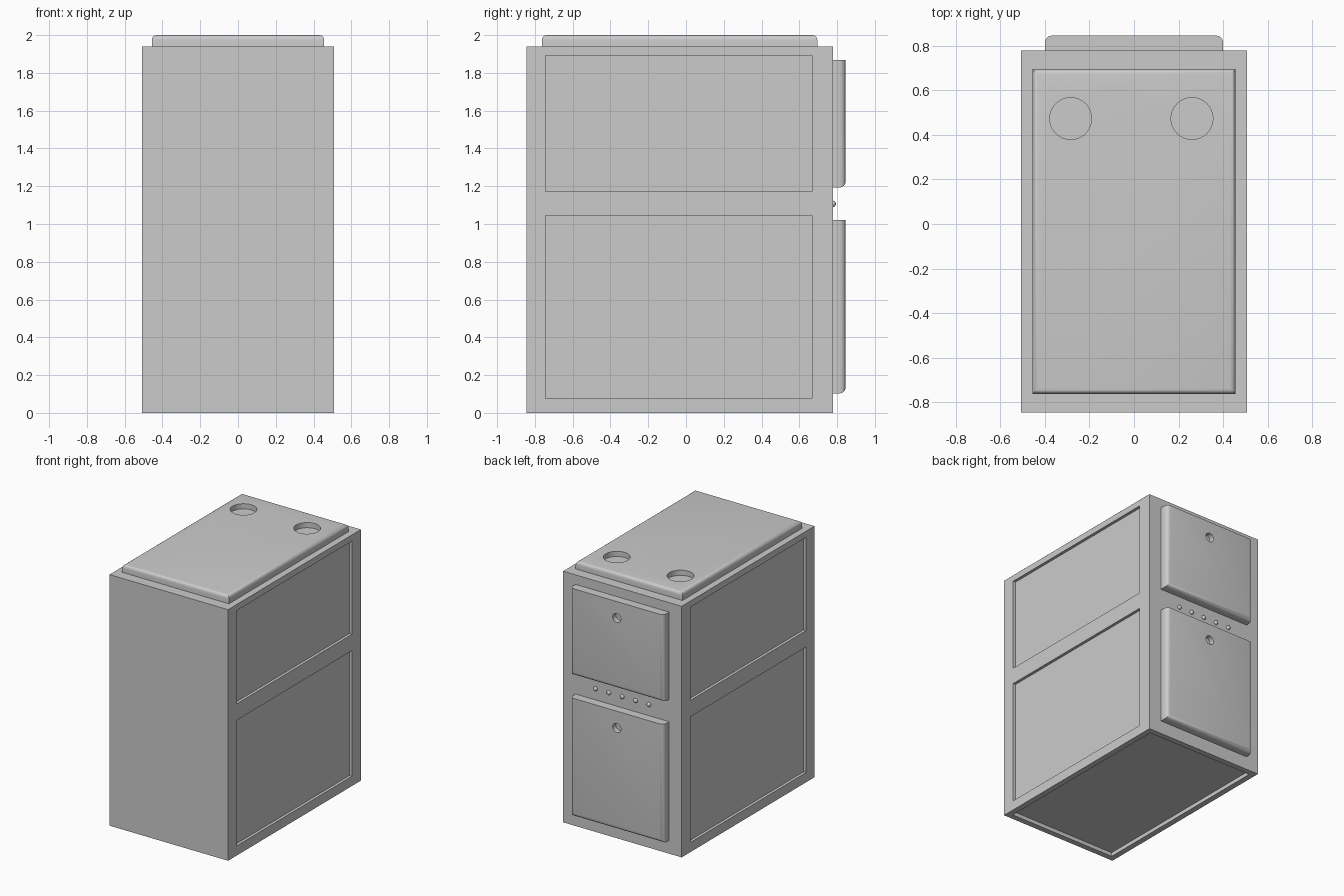
import bpy, bmesh
from math import pi

if "Cube" in bpy.data.objects:
    bpy.data.objects.remove(bpy.data.objects["Cube"])

def box(name, x, y, z, bevel=0.0, pick=None):
    """Box from (min, max) ranges; edges chosen by pick are rounded."""
    bm = bmesh.new()
    bmesh.ops.create_cube(bm, size=1)
    for v in bm.verts:
        v.co = [r[0] + (c + 0.5) * (r[1] - r[0]) for c, r in zip(v.co, (x, y, z))]
    if bevel:
        edges = [e for e in bm.edges if pick(*e.verts)]
        bmesh.ops.bevel(bm, geom=edges, offset=bevel, segments=4, profile=0.5,
                        affect='EDGES')
    me = bpy.data.meshes.new(name)
    bm.to_mesh(me)
    bm.free()
    ob = bpy.data.objects.new(name, me)
    bpy.context.collection.objects.link(ob)
    return ob

def cylinder(name, loc, r, depth, rot=(0, 0, 0)):
    bpy.ops.mesh.primitive_cylinder_add(vertices=32, radius=r, depth=depth,
                                        location=loc, rotation=rot)
    bpy.context.object.name = name
    return bpy.context.object

def activate(ob):
    bpy.ops.object.select_all(action='DESELECT')
    ob.select_set(True)
    bpy.context.view_layer.objects.active = ob

def cut(ob, cutters):
    """Subtract the cutters, then remove them."""
    for c in cutters:
        c.hide_render = True
        m = ob.modifiers.new("cut", 'BOOLEAN')
        m.operation, m.solver, m.object = 'DIFFERENCE', 'EXACT', c
        activate(ob)
        bpy.ops.object.modifier_apply(modifier=m.name)
        bpy.data.objects.remove(c, do_unlink=True)

def smooth(ob):
    activate(ob)
    bpy.ops.object.shade_smooth_by_angle(angle=pi / 6)

W, Y0, Y1, TOP, BACK = 0.507, -0.845, 0.777, 1.94, 0.845

# Cabinet body with recessed side panels and hollow underside
body = box("cabinet_body", (-W, W), (Y0, Y1), (0, TOP))
cutters = [box("underside_cutter", (-W + .045, W - .045),
               (Y0 + .045, Y1 - .045), (-.1, .03))]
for s in (-1, 1):
    xs = sorted((s * (W - .022), s * (W + .1)))
    for z in ((0.075, 1.045), (1.172, 1.892)):
        cutters.append(box("side_cutter", xs, (-0.743, 0.667), z))
cut(body, cutters)

# Rounded top plate with two round sockets
z_top = 2.0
plate = box("top_plate", (-.456, .456), (-.763, .695), (TOP - .005, z_top), 0.025,
            lambda a, b: a.co.z > 1.99 and b.co.z > 1.99)
cut(plate, [cylinder("socket_cutter", (x, .473, z_top + .06), .094, .2)
            for x in (-.284, .26)])
smooth(plate)

# Two back doors, rounded at the sides and bottom, each with a lock hole
for name, z0, z1, lock in (("upper_door", 1.193, 1.867, 1.74),
                           ("lower_door", 0.103, 1.02, 0.89)):
    door = box(name, (-.4, .4), (Y1 - .005, BACK), (z0, z1), 0.032,
               lambda a, b: min(a.co.y, b.co.y) > BACK - .01
               and min(a.co.z, b.co.z) < z1 - .01)
    cut(door, [cylinder("lock_cutter", (0, BACK + .06, lock), .035, .2,
                        (pi / 2, 0, 0))])
    smooth(door)

# Row of small domed buttons between the doors
for i in range(5):
    bpy.ops.mesh.primitive_uv_sphere_add(segments=16, ring_count=8, radius=.017,
                                         location=((i - 2) * .114, Y1, 1.107))
    button = bpy.context.object
    button.name = "button"
    smooth(button)
